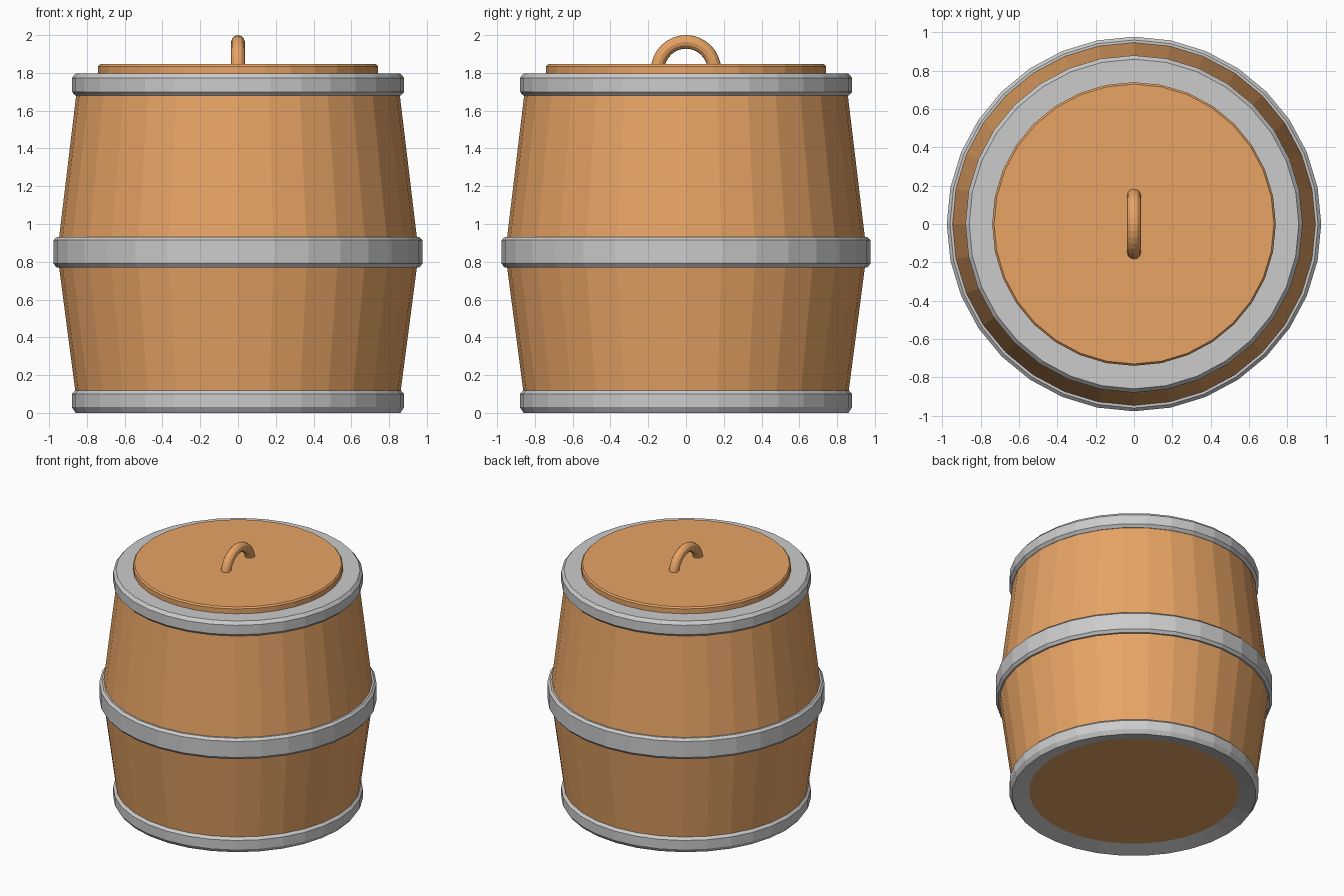
import bpy, bmesh, math

if "Cube" in bpy.data.objects:
    bpy.data.objects.remove(bpy.data.objects["Cube"])

SIDES = 32
wood = bpy.data.materials.new("wood")
wood.diffuse_color = (0.80, 0.37, 0.13, 1)
wood.use_nodes = True
wood.node_tree.nodes["Principled BSDF"].inputs["Base Color"].default_value = wood.diffuse_color


def make_object(name, bm, mat=None):
    bmesh.ops.recalc_face_normals(bm, faces=bm.faces)
    mesh = bpy.data.meshes.new(name)
    bm.to_mesh(mesh)
    bm.free()
    if mat:
        mesh.materials.append(mat)
    obj = bpy.data.objects.new(name, mesh)
    bpy.context.collection.objects.link(obj)
    return obj


def lathe(name, profile, mat=None, closed=False):
    """Revolve (radius, z) points; open profiles get end caps."""
    bm = bmesh.new()
    rings = []
    for r, z in profile:
        rings.append([bm.verts.new((r * math.cos(a), r * math.sin(a), z))
                      for a in (math.tau * i / SIDES for i in range(SIDES))])
    pairs = list(zip(rings, rings[1:]))
    if closed:
        pairs.append((rings[-1], rings[0]))
    else:
        bm.faces.new(rings[0])
        bm.faces.new(rings[-1])
    for a, b in pairs:
        for i in range(SIDES):
            j = (i + 1) % SIDES
            bm.faces.new((a[i], a[j], b[j], b[i]))
    return make_object(name, bm, mat)


# Wooden barrel body, widest behind the middle hoop
lathe("barrel_body", [(0.74, 0.03), (0.845, 0.03), (0.862, 0.12), (0.947, 0.77),
                      (0.947, 0.93), (0.857, 1.68), (0.84, 1.78), (0.74, 1.78)], wood)

# Grey metal hoops with chamfered edges
lathe("bottom_hoop", [(0.74, 0.03), (0.86, 0.0), (0.88, 0.03), (0.88, 0.10),
                      (0.86, 0.12), (0.74, 0.12)], closed=True)
lathe("middle_hoop", [(0.90, 0.77), (0.96, 0.77), (0.977, 0.79), (0.977, 0.915),
                      (0.96, 0.932), (0.90, 0.932)], closed=True)
lathe("top_hoop", [(0.70, 1.68), (0.86, 1.68), (0.88, 1.70), (0.88, 1.773),
                   (0.86, 1.797), (0.70, 1.797)], closed=True)

# Lid with a small chamfer
lathe("lid", [(0.74, 1.785), (0.74, 1.835), (0.73, 1.846)], wood)

# Arched lid handle: half ring standing along y
bm = bmesh.new()
STEPS, TUBE, R, T = 16, 12, 0.15, 0.036
rings = []
for s in range(STEPS + 1):
    u = math.pi * s / STEPS
    ring = []
    for k in range(TUBE):
        v = math.tau * k / TUBE
        d = R + T * math.cos(v)
        ring.append(bm.verts.new((T * math.sin(v), d * math.cos(u), 1.814 + d * math.sin(u))))
    rings.append(ring)
for a, b in zip(rings, rings[1:]):
    for k in range(TUBE):
        m = (k + 1) % TUBE
        bm.faces.new((a[k], a[m], b[m], b[k]))
bm.faces.new(rings[0])
bm.faces.new(rings[-1])
make_object("lid_handle", bm, wood)
